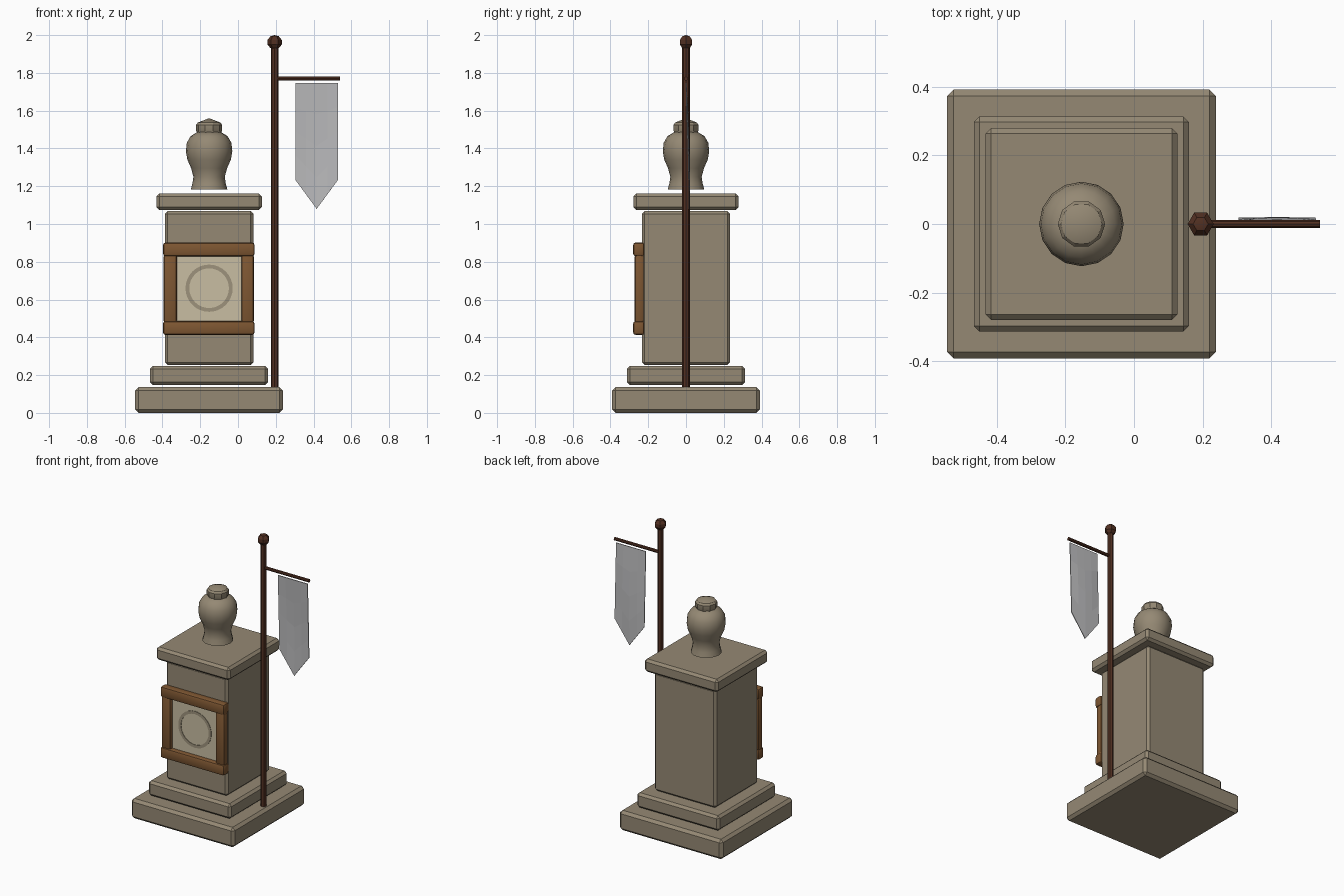
import bpy, bmesh, math
from mathutils import Matrix

if "Cube" in bpy.data.objects:
    bpy.data.objects.remove(bpy.data.objects["Cube"])

CX = -0.153  # axis of the pedestal


def mat(name, rgb):
    m = bpy.data.materials.new(name)
    m.diffuse_color = (*rgb, 1)
    m.use_nodes = True
    m.node_tree.nodes["Principled BSDF"].inputs["Base Color"].default_value = m.diffuse_color
    return m


STONE = mat("stone", (0.30, 0.25, 0.175))
WOOD = mat("frame wood", (0.21, 0.095, 0.032))
DARK = mat("dark pole wood", (0.085, 0.03, 0.016))
PLAQUE = mat("cream plaque", (0.58, 0.51, 0.36))
RING = mat("ring ornament", (0.34, 0.29, 0.20))
CLOTH = mat("grey cloth", (0.50, 0.50, 0.51))


def finish(name, bm, m, smooth=None):
    bmesh.ops.recalc_face_normals(bm, faces=bm.faces)
    me = bpy.data.meshes.new(name)
    bm.to_mesh(me)
    bm.free()
    me.materials.append(m)
    ob = bpy.data.objects.new(name, me)
    bpy.context.collection.objects.link(ob)
    if smooth:
        bpy.ops.object.select_all(action='DESELECT')
        ob.select_set(True)
        bpy.context.view_layer.objects.active = ob
        bpy.ops.object.shade_smooth_by_angle(angle=math.radians(smooth))
    return ob


def box(name, x, y, z, m, bevel=0.0, segs=1):
    """Box from (min, max) ranges with chamfered edges."""
    bm = bmesh.new()
    bmesh.ops.create_cube(bm, size=1)
    for v in bm.verts:
        v.co = [r[0] + (c + 0.5) * (r[1] - r[0]) for c, r in zip(v.co, (x, y, z))]
    if bevel:
        bmesh.ops.bevel(bm, geom=bm.edges[:], offset=bevel, segments=segs,
                        profile=0.5, affect='EDGES')
    return finish(name, bm, m, 35 if segs > 1 else None)


def lathe(name, profile, sides, center, m, smooth=35, axis=None):
    """Closed solid of revolution from (radius, height) points."""
    bm = bmesh.new()
    rings = []
    for r, h in profile:
        if r == 0:
            rings.append([bm.verts.new((0, 0, h))] * sides)
        else:
            rings.append([bm.verts.new((r * math.cos(2 * math.pi * i / sides),
                                        r * math.sin(2 * math.pi * i / sides), h))
                          for i in range(sides)])
    for a, b in zip(rings, rings[1:]):
        for i in range(sides):
            j = (i + 1) % sides
            bm.faces.new(list(dict.fromkeys((a[i], a[j], b[j], b[i]))))
    for ring in (rings[0], rings[-1]):
        if len(set(ring)) > 1 and profile[0] != profile[-1]:
            bm.faces.new(ring)
    bmesh.ops.remove_doubles(bm, verts=bm.verts, dist=1e-6)
    if axis:
        bmesh.ops.transform(bm, matrix=axis, verts=bm.verts)
    bmesh.ops.translate(bm, vec=center, verts=bm.verts)
    return finish(name, bm, m, smooth)


# Stone pedestal: square blocks as (name, half width, z range, chamfer)
for name, h, z, b in (("base_slab", 0.391, (0.0, 0.136), 0.018),
                      ("upper_step", 0.313, (0.147, 0.249), 0.016),
                      ("pillar_shaft", 0.234, (0.253, 1.069), 0.015),
                      ("pillar_cap", 0.279, (1.074, 1.162), 0.016)):
    box(name, (CX - h, CX + h), (-h, h), z, STONE, b)

# Urn-shaped finial and its collar
lathe("finial_urn", [(0.097, 1.182), (0.088, 1.215), (0.083, 1.25), (0.095, 1.295),
                     (0.115, 1.34), (0.123, 1.385), (0.118, 1.43), (0.098, 1.465),
                     (0.062, 1.487)], 16, (CX, 0, 0), STONE)
lathe("finial_collar", [(0.062, 1.48), (0.069, 1.495), (0.069, 1.525),
                        (0.06, 1.537), (0, 1.56)], 10, (CX, 0, 0), STONE, 25)

# Wooden frame round the plaque
for side, x in (("left", (-0.394, -0.324)), ("right", (0.018, 0.084))):
    box(f"frame_{side}_stile", x, (-0.272, -0.222), (0.475, 0.84), WOOD, 0.014, 2)
for side, z in (("bottom", (0.413, 0.486)), ("top", (0.829, 0.902))):
    box(f"frame_{side}_rail", (-0.397, 0.088), (-0.28, -0.22), z, WOOD, 0.014, 2)

# Plaque with a plain ring ornament
box("plaque", (-0.335, 0.03), (-0.247, -0.22), (0.475, 0.84), PLAQUE)
lathe("plaque_ring", [(0.105, 0), (0.125, 0), (0.125, 0.004), (0.105, 0.004), (0.105, 0)],
      32, (CX, -0.246, 0.66), RING, None, Matrix.Rotation(math.pi / 2, 4, 'X'))

# Banner pole, knob and crossbar
PX = 0.194
lathe("banner_pole", [(0.02, 0.13), (0.02, 1.945)], 8, (PX, 0, 0), DARK)
lathe("pole_knob", [(0, 1.925), (0.022, 1.931), (0.038, 1.95), (0.038, 1.974),
                    (0.022, 1.994), (0, 2.0)], 6, (PX, 0, 0), DARK, 20)
lathe("crossbar", [(0.011, 0), (0.011, 0.541 - PX)], 8, (PX, 0, 1.77), DARK, 35,
      Matrix.Rotation(math.pi / 2, 4, 'Y'))

# Pointed cloth banner, gently billowing towards the back
bm = bmesh.new()
rows = []
COLS, ROWS = 4, 4
for j in range(ROWS + 1):
    t = j / ROWS
    row = []
    for i in range(COLS + 1):
        s = i / COLS
        bottom = 1.233 - 0.153 * (1 - abs(2 * s - 1))
        z = 1.746 + (bottom - 1.746) * t
        y = 0.016 * t + 0.009 * math.sin(math.pi * s) * math.sin(math.pi * t)
        row.append(bm.verts.new((0.304 + 0.225 * s, y, z)))
    rows.append(row)
for a, b in zip(rows, rows[1:]):
    for i in range(COLS):
        bm.faces.new((a[i], a[i + 1], b[i + 1], b[i]))
banner = finish("banner_cloth", bm, CLOTH)
sol = banner.modifiers.new("thickness", 'SOLIDIFY')
sol.thickness = 0.005
sol.offset = 0
